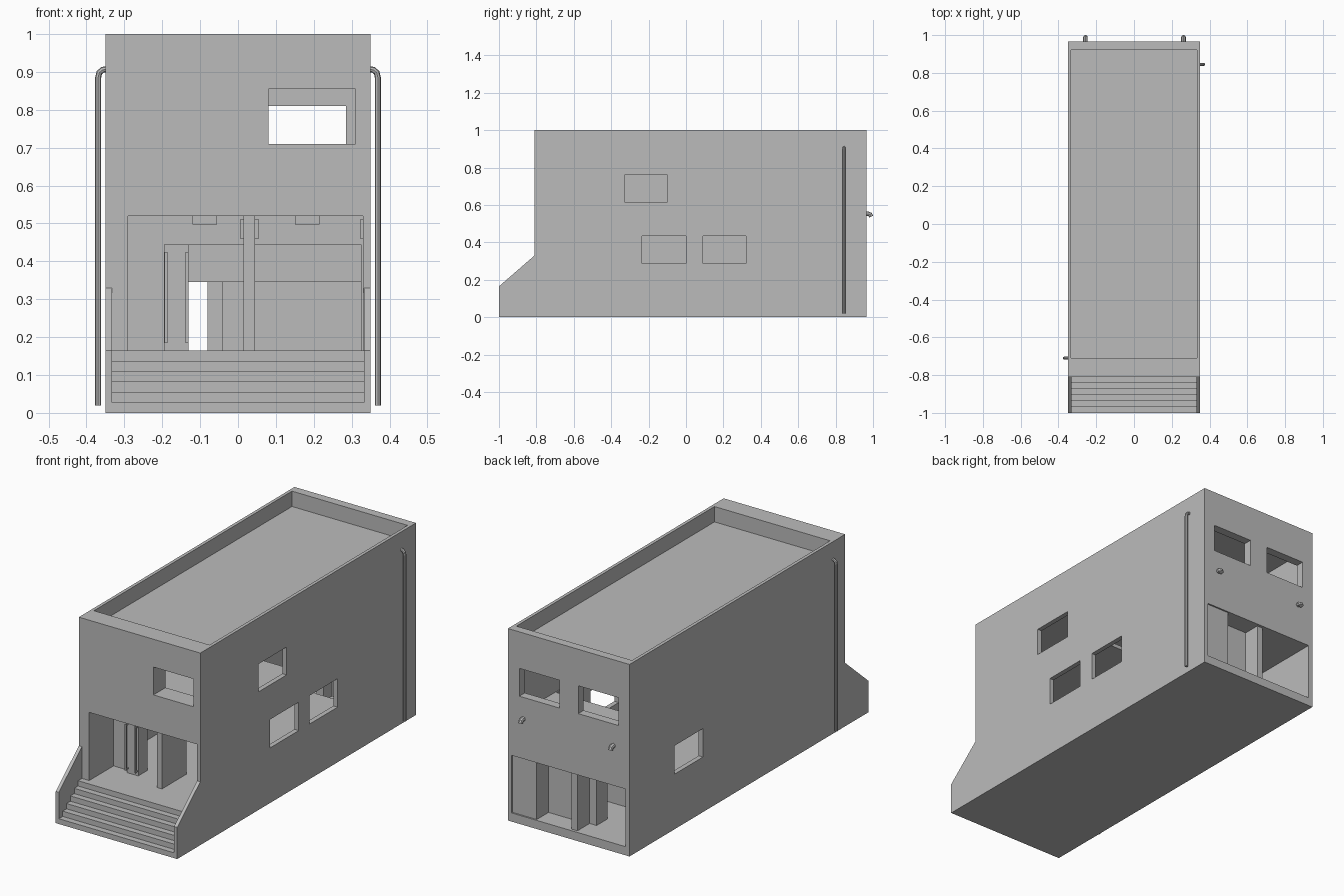
import bpy
from mathutils import Vector

cube = bpy.data.objects.get("Cube")
if cube:
    bpy.data.objects.remove(cube, do_unlink=True)

grey = bpy.data.materials.new("plain_grey")
grey.use_nodes = True
grey.diffuse_color = (0.5, 0.5, 0.5, 1)
grey.node_tree.nodes["Principled BSDF"].inputs["Base Color"].default_value = (0.5, 0.5, 0.5, 1)


def prism(name, profile, x0, x1):
    """Extrude a (y, z) profile along x."""
    n = len(profile)
    verts = [(x, y, z) for x in (x0, x1) for y, z in profile]
    faces = [tuple(reversed(range(n))), tuple(range(n, 2 * n))]
    faces += [(i, (i + 1) % n, n + (i + 1) % n, n + i) for i in range(n)]
    mesh = bpy.data.meshes.new(name)
    mesh.from_pydata(verts, [], faces)
    mesh.materials.append(grey)
    obj = bpy.data.objects.new(name, mesh)
    bpy.context.collection.objects.link(obj)
    return obj


def box(name, x, y, z):
    return prism(name, [(y[0], z[0]), (y[1], z[0]), (y[1], z[1]), (y[0], z[1])], *x)


def cut(target, x, y, z):
    """Subtract a box from the target and drop the cutter."""
    cutter = box("cutter", x, y, z)
    mod = target.modifiers.new("cut", 'BOOLEAN')
    mod.operation = 'DIFFERENCE'
    mod.solver = 'EXACT'
    mod.object = cutter
    bpy.context.view_layer.objects.active = target
    bpy.ops.object.modifier_apply(modifier=mod.name)
    bpy.data.objects.remove(cutter, do_unlink=True)


def pipe(name, points, radius):
    curve = bpy.data.curves.new(name, 'CURVE')
    curve.dimensions = '3D'
    curve.bevel_depth = radius
    curve.bevel_resolution = 2
    curve.use_fill_caps = True
    spline = curve.splines.new('POLY')
    spline.points.add(len(points) - 1)
    for p, co in zip(spline.points, points):
        p.co = (*co, 1)
        p.radius = 1
    curve.materials.append(grey)
    obj = bpy.data.objects.new(name, curve)
    bpy.context.collection.objects.link(obj)
    bpy.ops.object.select_all(action='DESELECT')
    obj.select_set(True)
    bpy.context.view_layer.objects.active = obj
    bpy.ops.object.convert(target='MESH')
    bpy.ops.object.shade_smooth_by_angle()


# Main block, hollowed into roof tray, upper room, lower room, porch and back bay
FLOOR = 0.165
body = box("building_shell", (-0.35, 0.35), (-0.81, 0.965), (0, 1))
cut(body, (-0.333, 0.333), (-0.71, 0.92), (0.92, 1.1))
cut(body, (-0.325, 0.325), (-0.71, 0.92), (0.54, 0.90))
cut(body, (-0.325, 0.325), (-0.58, 0.62), (FLOOR, 0.52))
cut(body, (-0.29, 0.33), (-0.9, -0.61), (FLOOR, 0.52))
cut(body, (-0.13, 0.325), (-0.65, -0.55), (FLOOR, 0.445))
cut(body, (-0.326, 0.33), (0.60, 1.1), (0.045, 0.345))
cut(body, (-0.05, 0.32), (0.1, 0.61), (0.5, 0.6))      # stairwell opening

# Windows
cut(body, (0.08, 0.31), (-0.9, -0.65), (0.71, 0.855))
for x in ((0.052, 0.285), (-0.287, -0.055)):
    cut(body, x, (0.85, 1.1), (0.665, 0.81))
for y, z in (((-0.33, -0.1), (0.615, 0.76)), ((-0.235, 0), (0.287, 0.435)),
             ((0.09, 0.32), (0.287, 0.435))):
    cut(body, (0.3, 0.4), y, z)
cut(body, (-0.4, -0.3), (0.36, 0.595), (0.287, 0.435))

# Front steps between sloping cheek walls
COUNT = 6
rise, run = FLOOR / COUNT, 0.19 / COUNT
profile = [(-0.81, 0), (-1, 0)]
for i in range(COUNT):
    profile += [(-1 + i * run, (i + 1) * rise), (-1 + (i + 1) * run, (i + 1) * rise)]
prism("front_steps", list(dict.fromkeys(profile)), -0.332, 0.332)
cheek = [(-1, 0), (-0.81, 0), (-0.81, 0.33), (-1, FLOOR)]
for name, x0, x1 in (("right_cheek_wall", -0.35, -0.332), ("left_cheek_wall", 0.332, 0.35)):
    prism(name, cheek, x0, x1)

# Porch partition, door post, pulls and small fittings
box("porch_partition", (0.015, 0.045), (-0.69, -0.49), (FLOOR, 0.52))
box("door_post", (-0.195, -0.13), (-0.635, -0.56), (FLOOR, 0.445))
for i, x in enumerate((-0.19, -0.135)):
    box(f"door_pull_{i}", (x - 0.004, x + 0.004), (-0.655, -0.647), (0.185, 0.425))
    for z in (0.19, 0.42):
        box(f"pull_stub_{i}", (x - 0.003, x + 0.003), (-0.65, -0.63), (z - 0.003, z + 0.003))
for i, x in enumerate((0.01, 0.05, 0.327)):
    box(f"wall_bracket_{i}", (x - 0.005, x + 0.005), (-0.66, -0.645), (0.46, 0.51))
for i, x in enumerate((-0.0875, 0.1825)):
    box(f"ceiling_fitting_{i}", (x - 0.0325, x + 0.0325), (-0.68, -0.64), (0.497, 0.521))

# Back bay walls
box("back_store_wall", (0.19, 0.331), (0.83, 0.957), (0.045, 0.345))
box("back_cross_wall", (-0.04, 0.2), (0.83, 0.86), (0.045, 0.345))
box("back_partition", (-0.04, -0.005), (0.83, 0.95), (0.045, 0.345))
box("back_column", (-0.08, -0.04), (0.76, 0.85), (0.045, 0.345))

# Side downpipes, bent into the wall at the top
for name, s, y in (("right_downpipe", -1, -0.71), ("left_downpipe", 1, 0.845)):
    pipe(name, [(s * 0.369, y, 0.02), (s * 0.369, y, 0.885), (s * 0.366, y, 0.898),
                (s * 0.358, y, 0.905), (s * 0.34, y, 0.909)], 0.008)

# Short bent spouts on the back wall
for name, x in (("right_back_spout", -0.257), ("left_back_spout", 0.262)):
    pipe(name, [(x, 0.95, 0.553), (x, 0.975, 0.553), (x, 0.985, 0.549), (x, 0.99, 0.538)], 0.012)
